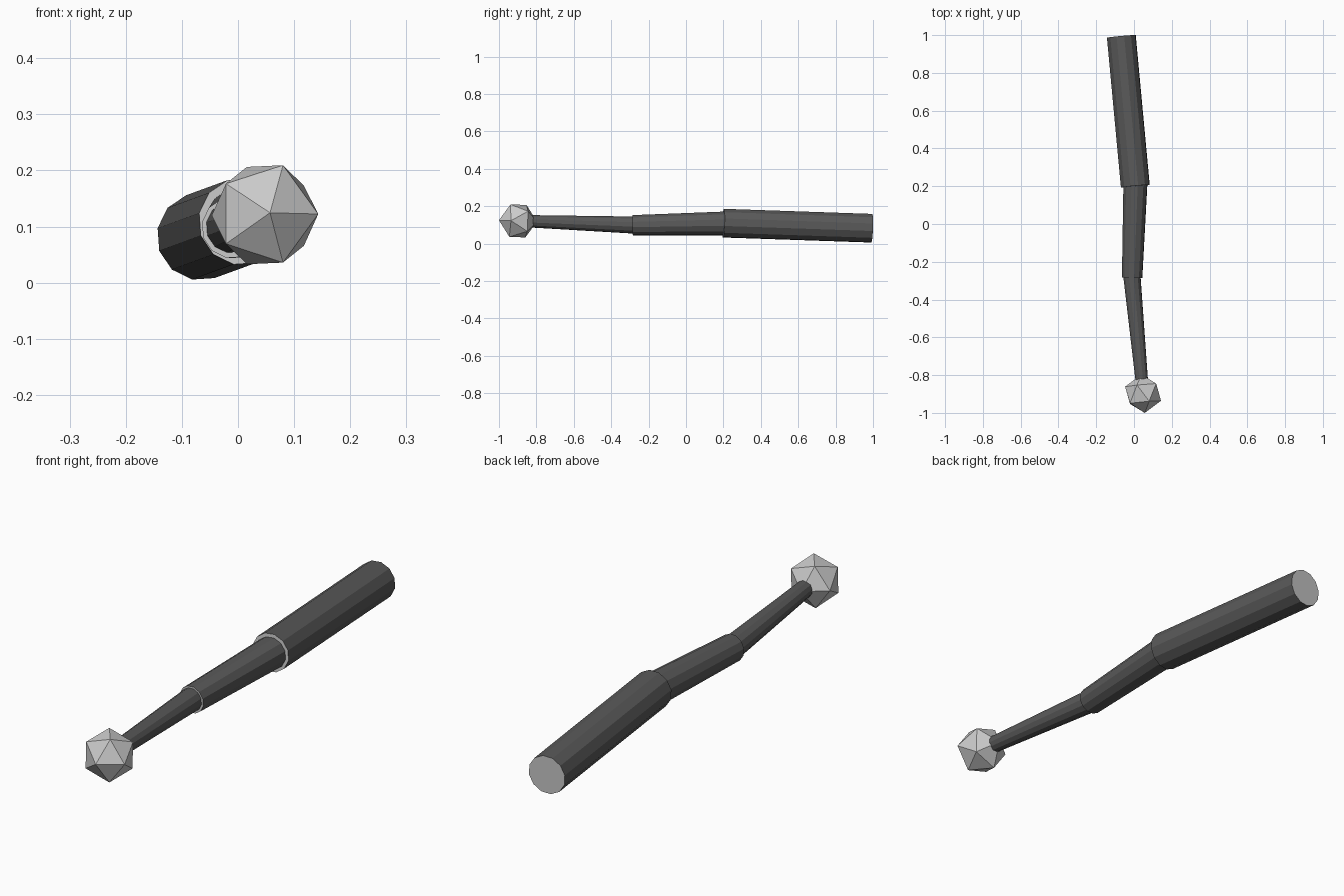
import bpy, bmesh, math
from mathutils import Vector, Matrix

if "Cube" in bpy.data.objects:
    bpy.data.objects.remove(bpy.data.objects["Cube"])

SIDES = 12


def material(name, v):
    m = bpy.data.materials.new(name)
    m.diffuse_color = (v, v, v, 1)
    m.use_nodes = True
    m.node_tree.nodes["Principled BSDF"].inputs["Base Color"].default_value = m.diffuse_color
    return m


cap_mat = material("plain_grey", 0.8)
tube_mat = material("dark_grey", 0.1)


def frame(a, b, roll=0.0):
    """Matrix at a whose z axis points to b and whose x axis stays near world x."""
    w = (b - a).normalized()
    u = Vector((1, 0, 0))
    u = (u - w * u.dot(w)).normalized()
    m = Matrix((u, w.cross(u), w)).transposed().to_4x4()
    return Matrix.Translation(a) @ m @ Matrix.Rotation(roll, 4, 'Z')


def add_object(name, bm, matrix, mats=()):
    me = bpy.data.meshes.new(name)
    bm.to_mesh(me)
    bm.free()
    for m in mats:
        me.materials.append(m)
    ob = bpy.data.objects.new(name, me)
    ob.matrix_world = matrix
    bpy.context.collection.objects.link(ob)
    return ob


def tube(name, a, b, r_a, r_b):
    a, b = Vector(a), Vector(b)
    length = (b - a).length
    bm = bmesh.new()
    bmesh.ops.create_cone(bm, cap_ends=True, segments=SIDES, radius1=r_a, radius2=r_b,
                          depth=length, matrix=Matrix.Translation((0, 0, length / 2)))
    # dark walls, plain end caps
    for f in bm.faces:
        f.material_index = 1 if len(f.verts) == 4 else 0
    add_object(name, bm, frame(a, b, math.radians(19)), (cap_mat, tube_mat))


# telescoping tubes, back to front
tube("base_tube", (-0.067, 0.993, 0.082), (0.007, 0.2, 0.109), 0.078, 0.078)
tube("middle_tube", (0.008, 0.23, 0.108), (-0.010, -0.285, 0.098), 0.065, 0.055)
tube("tip_tube", (-0.013, -0.255, 0.098), (0.044, -0.86, 0.120), 0.047, 0.033)

# faceted ball on the tip
bm = bmesh.new()
bmesh.ops.create_icosphere(bm, subdivisions=1, radius=0.102)
centre = Vector((0.048, -0.8985, 0.121))
add_object("tip_ball", bm, frame(centre, centre + Vector((0.09, -1, 0.035))))
